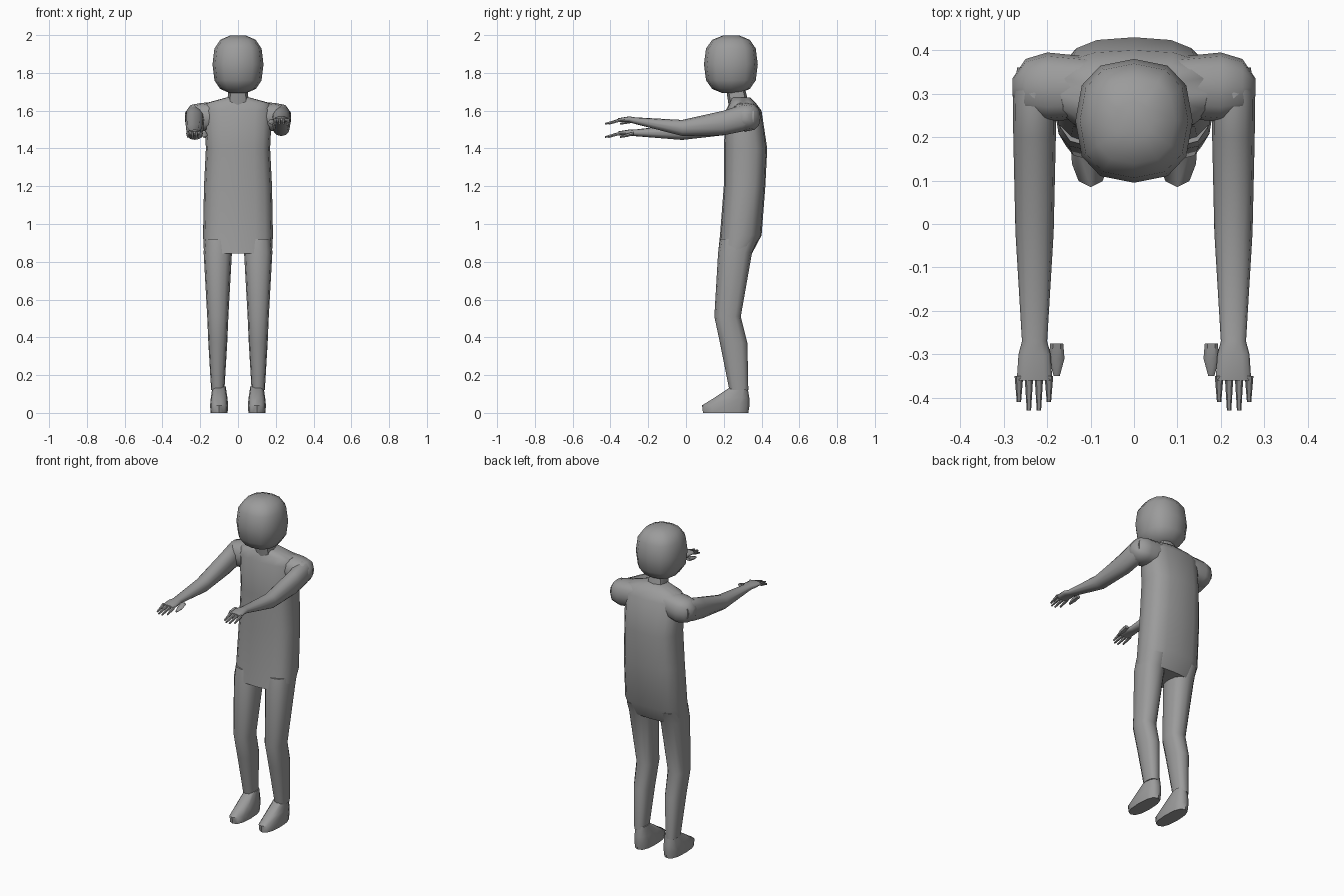
import bpy, bmesh, math

if "Cube" in bpy.data.objects:
    bpy.data.objects.remove(bpy.data.objects["Cube"])

grey = bpy.data.materials.new("plain grey")
grey.use_nodes = True
grey.diffuse_color = (.33, .33, .33, 1)
grey.node_tree.nodes["Principled BSDF"].inputs["Base Color"].default_value = grey.diffuse_color


def rounded(angle, power):
    """Point on a unit rounded square."""
    c, s = math.cos(angle), math.sin(angle)
    return (math.copysign(abs(c) ** (2 / power), c),
            math.copysign(abs(s) ** (2 / power), s))


def loft(name, axis, centre, sections, sides=12, power=2.5, mirror=False):
    """Skin rounded sections; each is (position, half width, low edge, high edge)."""
    bm = bmesh.new()
    rings = []
    for position, half_width, low, high in sections:
        ring = []
        for i in range(sides):
            u, v = rounded(math.tau * i / sides, power)
            point = [centre + half_width * u, (low + high) / 2 + (high - low) / 2 * v]
            point.insert("xyz".index(axis), position)
            ring.append(bm.verts.new(point))
        rings.append(ring)
    for lower, upper in zip(rings, rings[1:]):
        for i in range(sides):
            bm.faces.new((lower[i - 1], lower[i], upper[i], upper[i - 1]))
    bm.faces.new(rings[0])
    bm.faces.new(rings[-1])
    bmesh.ops.recalc_face_normals(bm, faces=bm.faces)
    mesh = bpy.data.meshes.new(name)
    bm.to_mesh(mesh)
    bm.free()
    mesh.materials.append(grey)
    part = bpy.data.objects.new(name, mesh)
    bpy.context.collection.objects.link(part)
    bpy.ops.object.select_all(action="DESELECT")
    part.select_set(True)
    bpy.context.view_layer.objects.active = part
    bpy.ops.object.shade_smooth_by_angle(angle=math.radians(50))
    if mirror:
        part.modifiers.new("other side", "MIRROR")
    return part


def raise_forearm(part, lift):
    """Bend a part upward, blending in from the elbow to the wrist."""
    for vertex in part.data.vertices:
        blend = (.1 - vertex.co.y) / .4
        vertex.co.z += lift * min(max(blend, 0), 1)


# Torso and neck
loft("torso", "z", 0, [
    (.845, .18, .17, .35), (.94, .185, .18, .4), (1.2, .18, .2, .42),
    (1.4, .17, .2, .43), (1.6, .18, .21, .4), (1.64, .17, .23, .37),
    (1.67, .06, .24, .34)], sides=16, power=2.8)
loft("neck", "z", 0, [(1.6, .06, .23, .34), (1.73, .05, .21, .31)], sides=8)

# Head: a rounded box made by shrinking rings toward the crown and chin
head_rings = []
for step in range(-3, 4):
    spread, rise = rounded(math.radians(step * 26), 2.7)
    head_rings.append((1.845 + .155 * rise, .135 * spread,
                       .24 - .145 * spread, .24 + .14 * spread))
loft("head", "z", 0, head_rings)

# Legs and feet
loft("legs", "z", .107, [
    (.12, .035, .23, .33), (.37, .05, .18, .325), (.51, .056, .15, .29),
    (.85, .075, .17, .35), (.92, .07, .18, .38)], mirror=True)
loft("feet", "z", .1, [
    (0, .045, .09, .33), (.04, .048, .085, .336), (.08, .044, .15, .335),
    (.14, .035, .24, .325)], mirror=True)

# Shoulder caps
loft("shoulders", "x", .315, [
    (.1, .07, 1.5, 1.65), (.2, .08, 1.49, 1.64), (.25, .065, 1.5, 1.63),
    (.28, .02, 1.54, 1.59)], mirror=True)

# Arms reach forward, the left hand held higher than the right
for label, side, lift in (("left", 1, .07), ("right", -1, 0)):
    parts = [
        loft(label + "_arm_and_palm", "y", side * .229, [
            (.36, .04, 1.52, 1.615), (.3, .05, 1.49, 1.633), (.2, .049, 1.47, 1.6),
            (-.02, .044, 1.445, 1.53), (-.27, .029, 1.465, 1.5),
            (-.3, .037, 1.468, 1.5), (-.36, .041, 1.47, 1.49)], power=2.2),
        loft(label + "_thumb", "y", side * .178, [
            (-.275, .015, 1.47, 1.49), (-.31, .018, 1.46, 1.48),
            (-.35, .007, 1.455, 1.465)], sides=6),
    ]
    for i, finger in enumerate(("index", "middle", "ring", "little")):
        tip = -.43 if finger in ("middle", "ring") else -.41
        parts.append(loft(f"{label}_{finger}_finger", "y", side * (.196 + .023 * i), [
            (-.35, .01, 1.47, 1.49), (tip, .005, 1.455, 1.465)], sides=6))
    for part in parts:
        raise_forearm(part, lift)
